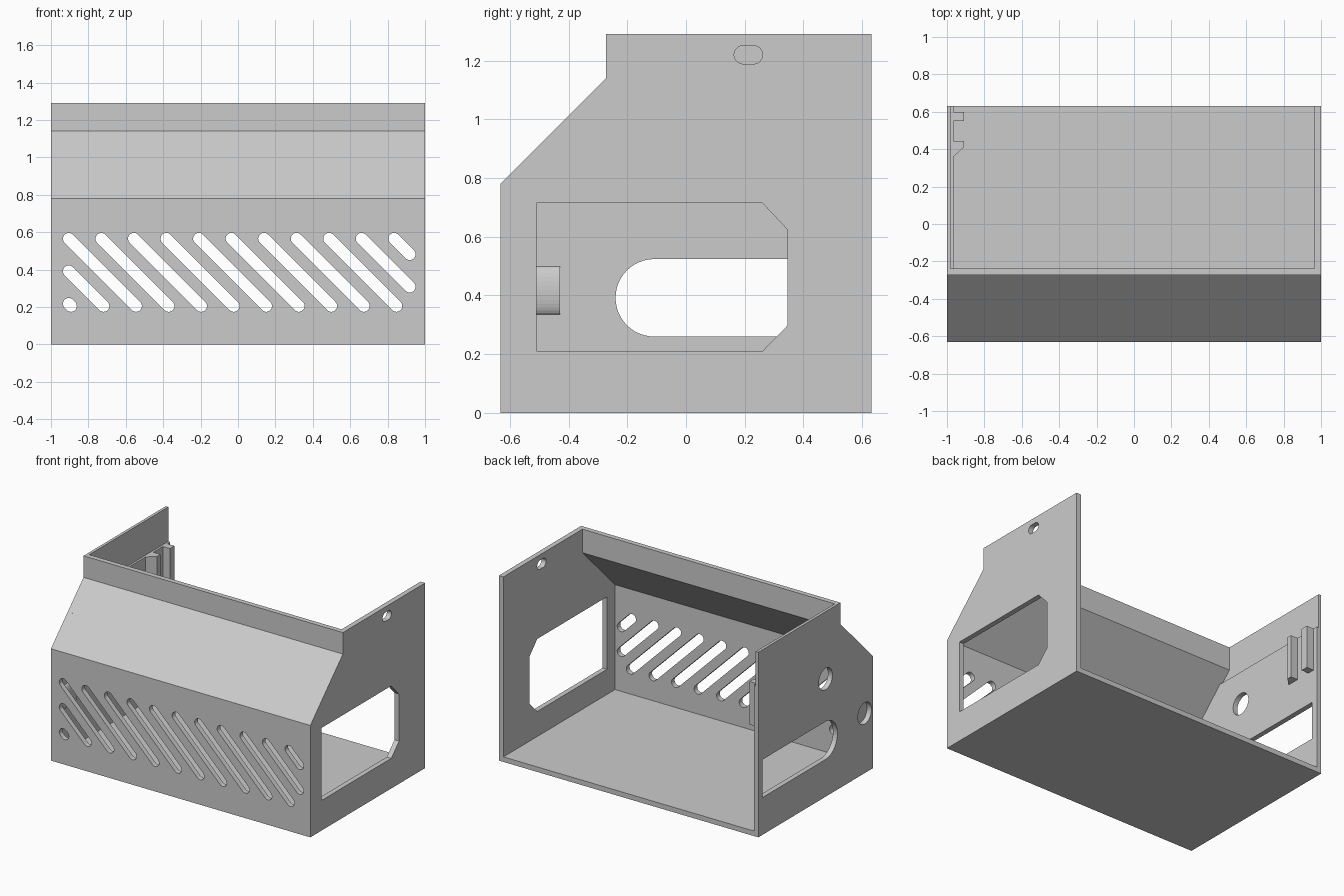
import bpy, bmesh
from math import pi, cos, sin, atan2
from mathutils import Matrix

old = bpy.data.objects.get("Cube")
if old:
    bpy.data.objects.remove(old, do_unlink=True)

GREY = (0.6, 0.6, 0.6, 1)
mat = bpy.data.materials.new("light grey plastic")
mat.use_nodes = True
mat.diffuse_color = GREY
mat.node_tree.nodes["Principled BSDF"].inputs["Base Color"].default_value = GREY

T = 0.035             # wall thickness
Y0, Y1 = -0.632, 0.632
TOP, STEP = 1.29, 1.05

# Local axes of the drawing plane: (across, up, thickness)
AXES = {
    "x": Matrix(((0, 0, 1), (1, 0, 0), (0, 1, 0))),
    "y": Matrix(((1, 0, 0), (0, 0, -1), (0, 1, 0))),
    "z": Matrix.Identity(3),
}


def arc(c, r, start, end, n=16):
    return [(c[0] + r * cos(start + (end - start) * i / n),
             c[1] + r * sin(start + (end - start) * i / n)) for i in range(n + 1)]


def capsule(a, b, r):
    """Rounded slot between two centres; a circle when they coincide."""
    d = atan2(b[1] - a[1], b[0] - a[0])
    pts = arc(b, r, d - pi / 2, d + pi / 2) + arc(a, r, d + pi / 2, d + 3 * pi / 2)
    return pts if a != b else arc(a, r, 0, 2 * pi, 32)[:-1]


def plate(name, axis, lo, hi, outline, holes=()):
    """Extrude an outline with holes between two positions along an axis."""
    cu = bpy.data.curves.new(name, "CURVE")
    cu.dimensions, cu.fill_mode = "2D", "BOTH"
    cu.extrude = (hi - lo) / 2
    for pts in [outline, *holes]:
        sp = cu.splines.new("POLY")
        sp.points.add(len(pts) - 1)
        for p, co in zip(sp.points, pts):
            p.co = (co[0], co[1], 0, 1)
        sp.use_cyclic_u = True
    tmp = bpy.data.objects.new(name + "_curve", cu)
    bpy.context.collection.objects.link(tmp)
    dg = bpy.context.evaluated_depsgraph_get()
    me = bpy.data.meshes.new_from_object(tmp.evaluated_get(dg))
    bpy.data.objects.remove(tmp, do_unlink=True)

    place = AXES[axis].to_4x4()
    place["xyz".index(axis)][3] = (lo + hi) / 2
    bm = bmesh.new()
    bm.from_mesh(me)
    bmesh.ops.remove_doubles(bm, verts=bm.verts, dist=1e-5)
    bm.transform(place)
    bmesh.ops.recalc_face_normals(bm, faces=bm.faces)
    bm.to_mesh(me)
    bm.free()
    me.materials.clear()
    me.materials.append(mat)
    me.name = name
    for f in me.polygons:
        f.use_smooth = False
    ob = bpy.data.objects.new(name, me)
    bpy.context.collection.objects.link(ob)
    return ob


def rect(x0, y0, x1, y1):
    return [(x0, y0), (x1, y0), (x1, y1), (x0, y1)]


# Side walls: shared profile with a sloped front
side = [(Y0, 0), (Y1, 0), (Y1, TOP), (-0.273, TOP), (-0.273, 1.14), (Y0, 0.78)]
socket = [(-0.51, 0.21), (0.26, 0.21), (0.345, 0.297), (0.345, 0.625),
          (0.26, 0.715), (-0.51, 0.715)]
plate("left_wall", "x", 1 - T, 1, side,
      [socket, capsule((0.195, 1.22), (0.23, 1.22), 0.031)])

window = arc((-0.108, 0.392), 0.132, pi / 2, 3 * pi / 2, 24) + [(0.585, 0.26), (0.585, 0.524)]
ports = [window, capsule((-0.11, 0.82), (-0.11, 0.82), 0.075),
         capsule((-0.54, 0.417), (-0.54, 0.417), 0.075)]
plate("right_wall_outer", "x", -1, -0.98, side, ports)
lower = [(Y0, 0), (Y1, 0), (Y1, STEP), (-0.363, STEP), (Y0, 0.78)]
plate("right_wall_liner", "x", -0.98, T - 1, lower, ports)

# Floor
plate("floor", "z", 0, T, rect(T - 1, Y0 + T, 1 - T, Y1))

# Front panel with diagonal vents, clipped to the vent area
vents = []
for k in range(-2, 11):
    x, z = -0.905 + 0.174 * k, 0.565
    t0 = max(0, -0.905 - x)
    t1 = min(0.36, 0.918 - x)
    vents.append(capsule((x + t0, z - t0), (x + t1, z - t1), 0.031))
plate("front_panel", "y", Y0, Y0 + T, rect(T - 1, 0, 1 - T, 0.78), vents)

# Sloped hood and upright lip
plate("front_hood", "x", -0.98, 1 - T,
      [(Y0, 0.78), (-0.273, 1.14), (-0.273, TOP), (-0.238, TOP),
       (-0.238, 1.126), (Y0 + T, 0.766)])

# Two guide ribs inside the right wall
plate("rear_guide_rib", "z", 0.75, STEP, rect(-0.98, 0.55, -0.91, 0.6))
plate("front_guide_rib", "z", 0.75, STEP,
      [(-0.97, 0.355), (-0.91, 0.41), (-0.91, 0.445), (-0.97, 0.445)])

# Shallow rounded cover behind the front port
cover = [(-0.966 + 0.028 * cos(a), 0.417 + 0.0825 * sin(a))
         for a in [pi * (i / 16 - 0.5) for i in range(17)]]
plate("port_cover", "y", Y0 + T, -0.43, cover)
